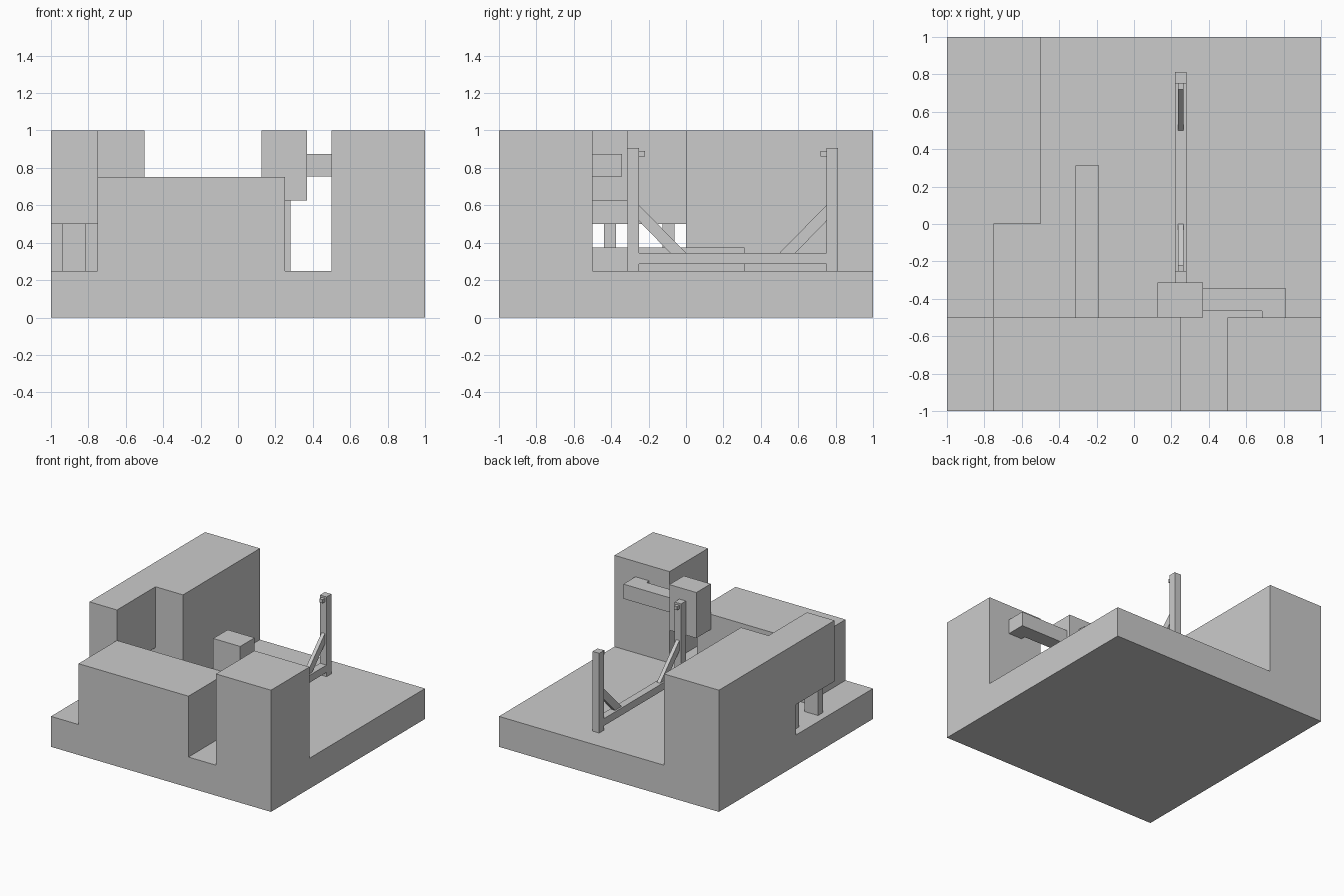
import bpy
import bmesh

old = bpy.data.objects.get("Cube")
if old:
    bpy.data.objects.remove(old, do_unlink=True)

GREY = (0.6, 0.6, 0.6, 1.0)
mat = bpy.data.materials.new("plain grey")
mat.use_nodes = True
mat.diffuse_color = GREY
mat.node_tree.nodes["Principled BSDF"].inputs["Base Color"].default_value = GREY


def prism(name, profile, axis, low, high):
    """Extrude a closed 2D profile along an axis (0 = x, 1 = y, 2 = z)."""
    bm = bmesh.new()

    def vert(point, depth):
        co = list(point)
        co.insert(axis, depth)
        return bm.verts.new(co)

    face = bm.faces.new([vert(p, low) for p in profile])
    grown = bmesh.ops.extrude_face_region(bm, geom=[face], use_keep_orig=True)
    for v in grown["geom"]:
        if isinstance(v, bmesh.types.BMVert):
            v.co[axis] = high
    bmesh.ops.recalc_face_normals(bm, faces=bm.faces)
    mesh = bpy.data.meshes.new(name)
    bm.to_mesh(mesh)
    bm.free()
    mesh.materials.append(mat)
    obj = bpy.data.objects.new(name, mesh)
    bpy.context.collection.objects.link(obj)
    return obj


def box(name, x, y, z):
    rect = [(x[0], y[0]), (x[1], y[0]), (x[1], y[1]), (x[0], y[1])]
    return prism(name, rect, 2, *z)


FLOOR = 0.25

# Ground slab and the large blocks standing on it
box("base_slab", (-1, 1), (-1, 1), (0, FLOOR))
box("corner_block", (0.5, 1), (-1, -0.5), (FLOOR, 1))
box("front_block", (-0.75, 0.25), (-1, -0.5), (FLOOR, 0.75))
box("rear_block", (-1, -0.5), (0, 1), (FLOOR, 1))

# Raised ledge on two posts
box("raised_ledge", (-1, -0.75), (-0.5, 0), (0.5, 1))
for name, y in (("front", -0.4375), ("rear", -0.125)):
    box(name + "_ledge_post", (-0.9375, -0.8125), (y, y + 0.0625), (FLOOR, 0.5))

# Low curb, hanging block and the elbow-shaped side bar
box("low_curb", (-0.3125, -0.1875), (-0.5, 0.3125), (FLOOR, 0.375))
box("hanging_block", (0.125, 0.37), (-0.5, -0.3125), (0.625, 1))
elbow = [(0.37, -0.465), (0.685, -0.465), (0.685, -0.5),
         (0.81, -0.5), (0.81, -0.343), (0.37, -0.343)]
prism("elbow_bar", elbow, 2, 0.755, 0.875)

# Frame: rail between two posts, each with a brace and a small peg
MID = 0.25
box("frame_rail", (0.22, 0.28), (-0.25, 0.75), (0.285, 0.345))
for name, side in (("front", 1), ("rear", -1)):
    def from_mid(d):
        return MID - side * d

    ys = sorted((from_mid(0.5625), from_mid(0.5)))
    box(name + "_frame_post", (0.22, 0.28), ys, (FLOOR, 0.905))
    brace = [(from_mid(0.5), 0.6), (from_mid(0.25), 0.345),
             (from_mid(0.335), 0.345), (from_mid(0.5), 0.515)]
    prism(name + "_brace", brace, 0, 0.235, 0.265)
    ys = sorted((from_mid(0.5), from_mid(0.47)))
    box(name + "_peg", (0.235, 0.265), ys, (0.86, 0.89))
